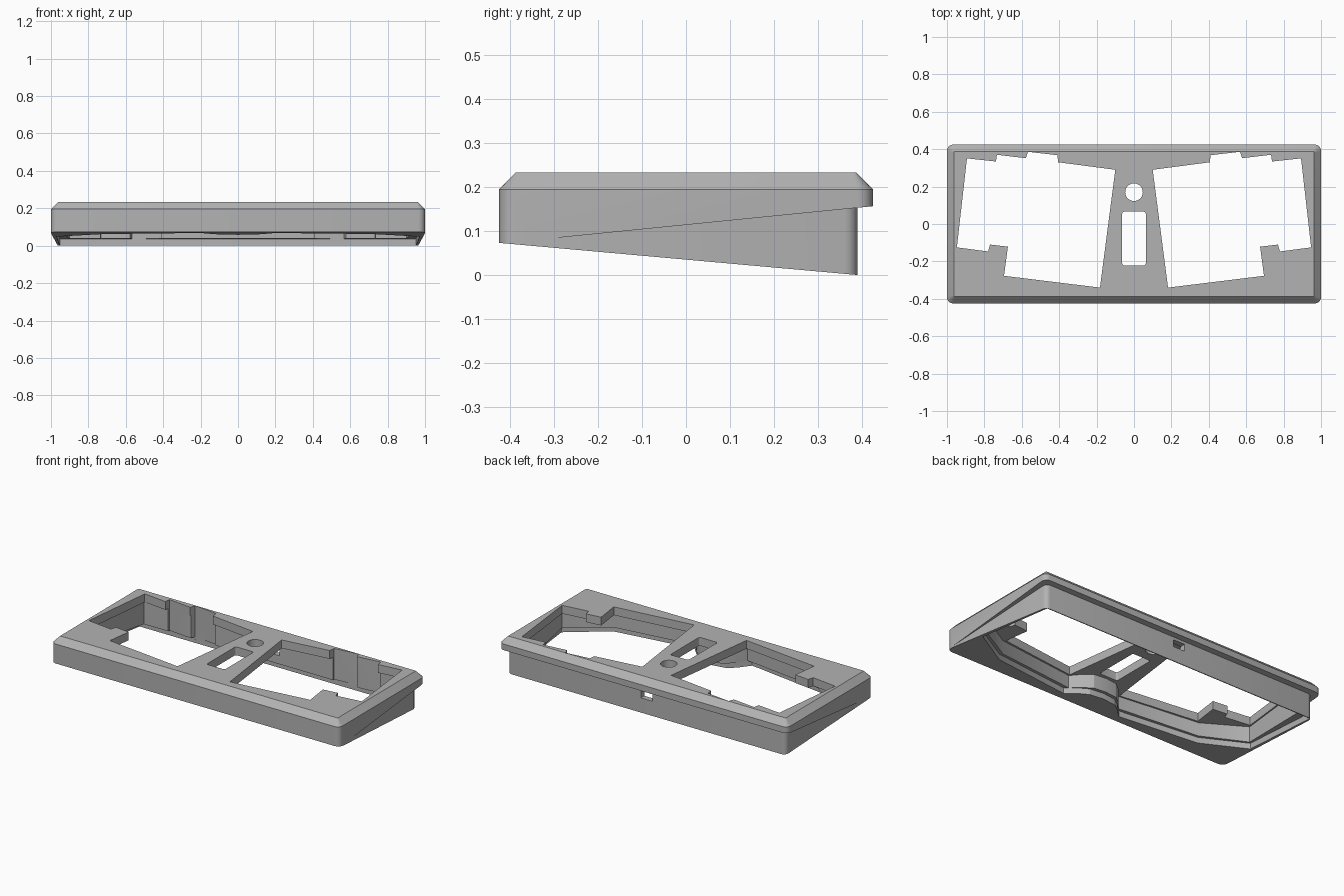
import bpy, bmesh, math

if "Cube" in bpy.data.objects:
    bpy.data.objects.remove(bpy.data.objects["Cube"])

gray = bpy.data.materials.new("case_gray")
gray.diffuse_color = (0.45, 0.45, 0.45, 1)
gray.use_nodes = True
gray.node_tree.nodes["Principled BSDF"].inputs["Base Color"].default_value = gray.diffuse_color


def underside(y):
    """Height of the sloping underside."""
    return (0.39 - y) * 0.0896


def crease(y):
    """Height where the overhanging lip begins."""
    return 0.153 + (y - 0.39) * 0.1


def make_object(name, bm):
    bmesh.ops.recalc_face_normals(bm, faces=bm.faces)
    mesh = bpy.data.meshes.new(name)
    bm.to_mesh(mesh)
    bm.free()
    mesh.materials.append(gray)
    obj = bpy.data.objects.new(name, mesh)
    bpy.context.collection.objects.link(obj)
    return obj


def loft(name, rings):
    bm = bmesh.new()
    loops = [[bm.verts.new(p) for p in ring] for ring in rings]
    n = len(loops[0])
    for a, b in zip(loops, loops[1:]):
        for i in range(n):
            bm.faces.new((a[i], a[(i + 1) % n], b[(i + 1) % n], b[i]))
    bm.faces.new(loops[0])
    bm.faces.new(loops[-1])
    return make_object(name, bm)


def prism(name, plan, low, high):
    """Prism over a plan outline; heights are functions of y."""
    return loft(name, [[(x, y, f(y)) for x, y in plan] for f in (low, high)])


def level(z):
    return lambda y: z


def rounded_rect(hx, hy, r, cy=0, steps=5):
    pts = []
    for q, (sx, sy) in enumerate(((1, 1), (-1, 1), (-1, -1), (1, -1))):
        for i in range(steps + 1):
            a = math.radians(90 * (q + i / steps))
            pts.append((sx * (hx - r) + r * math.cos(a),
                        cy + sy * (hy - r) + r * math.sin(a)))
    return pts


def mirrored(half):
    """Close a right-half outline across x = 0."""
    return half + [(-x, y) for x, y in reversed(half) if x > 0]


def cut(target, cutter):
    mod = target.modifiers.new(cutter.name, 'BOOLEAN')
    mod.operation = 'DIFFERENCE'
    mod.solver = 'EXACT'
    mod.object = cutter
    cutter.hide_render = True
    cutter.hide_viewport = False
    cutters.append(cutter)


cutters = []

# Case block with chamfered top and sloping underside
outer = rounded_rect(1.0, 0.425, 0.035)
inner = rounded_rect(0.963, 0.388, 0.006)
case = loft("keyboard_case", [
    [(x, y, underside(y)) for x, y in outer],
    [(x, y, 0.195) for x, y in outer],
    [(x, y, 0.233) for x, y in inner]])

# Undercut leaving the lip at the back and the tapered lower sides
corner = [(0.965 - 0.03 * (1 - math.cos(math.radians(a))),
           0.36 + 0.03 * math.sin(math.radians(a))) for a in (90, 67, 45, 22, 0)]
right = corner + [(1.0, -0.36), (1.1, -0.36), (1.1, 0.5)]
undercut = right + [(-x, y) for x, y in reversed(right)]
cut(case, prism("undercut_cutter", undercut, level(-0.3), crease))

# Recess for the base plate, then the inner cavity below the top plate
recess = [(0, 0.384), (0.952, 0.384), (0.97, -0.15), (0.72, -0.305), (0.2, -0.37),
          (0.14, -0.31), (0.09, -0.275), (0, -0.262)]
cut(case, prism("recess_cutter", mirrored(recess), level(-0.3),
                lambda y: underside(y) + 0.036))
cavity = [(0, 0.356), (0.902, 0.356), (0.957, -0.14), (0.71, -0.288), (0.18, -0.35),
          (0.13, -0.29), (0.08, -0.25), (0, -0.24)]
cut(case, prism("cavity_cutter", mirrored(cavity), level(-0.31), level(0.181)))

# Stepped key openings, one per hand
keys = [(0.1, 0.29), (0.405, 0.33), (0.41, 0.368), (0.567, 0.386), (0.578, 0.352),
        (0.733, 0.37), (0.738, 0.334), (0.893, 0.351), (0.947, -0.125),
        (0.78, -0.147), (0.77, -0.11), (0.674, -0.121), (0.695, -0.277),
        (0.182, -0.34)]
for side, s in (("right", 1), ("left", -1)):
    cut(case, prism(side + "_key_cutter", [(s * x, y) for x, y in keys],
                    level(0.02), level(0.4)))

# Round knob hole and rectangular display window in the centre
ring = [(0.047 * math.cos(a * math.pi / 16), 0.17 + 0.047 * math.sin(a * math.pi / 16))
        for a in range(32)]
cut(case, prism("knob_cutter", ring, level(0.12), level(0.41)))
cut(case, prism("window_cutter", rounded_rect(0.063, 0.144, 0.012, -0.078),
                level(0.12), level(0.42)))

# Cable port through the back wall
port = [(-0.04, 0.3), (0.04, 0.3), (0.04, 0.45), (-0.04, 0.45)]
cut(case, prism("port_cutter", port, level(0.092), level(0.136)))

# Apply the cuts, drop the cutters and smooth the rounded corners
bpy.context.view_layer.objects.active = case
case.select_set(True)
for mod in list(case.modifiers):
    bpy.ops.object.modifier_apply(modifier=mod.name)
for c in cutters:
    bpy.data.objects.remove(c)
bpy.ops.object.select_all(action='DESELECT')
case.select_set(True)
bpy.ops.object.shade_smooth_by_angle(angle=math.radians(25))
